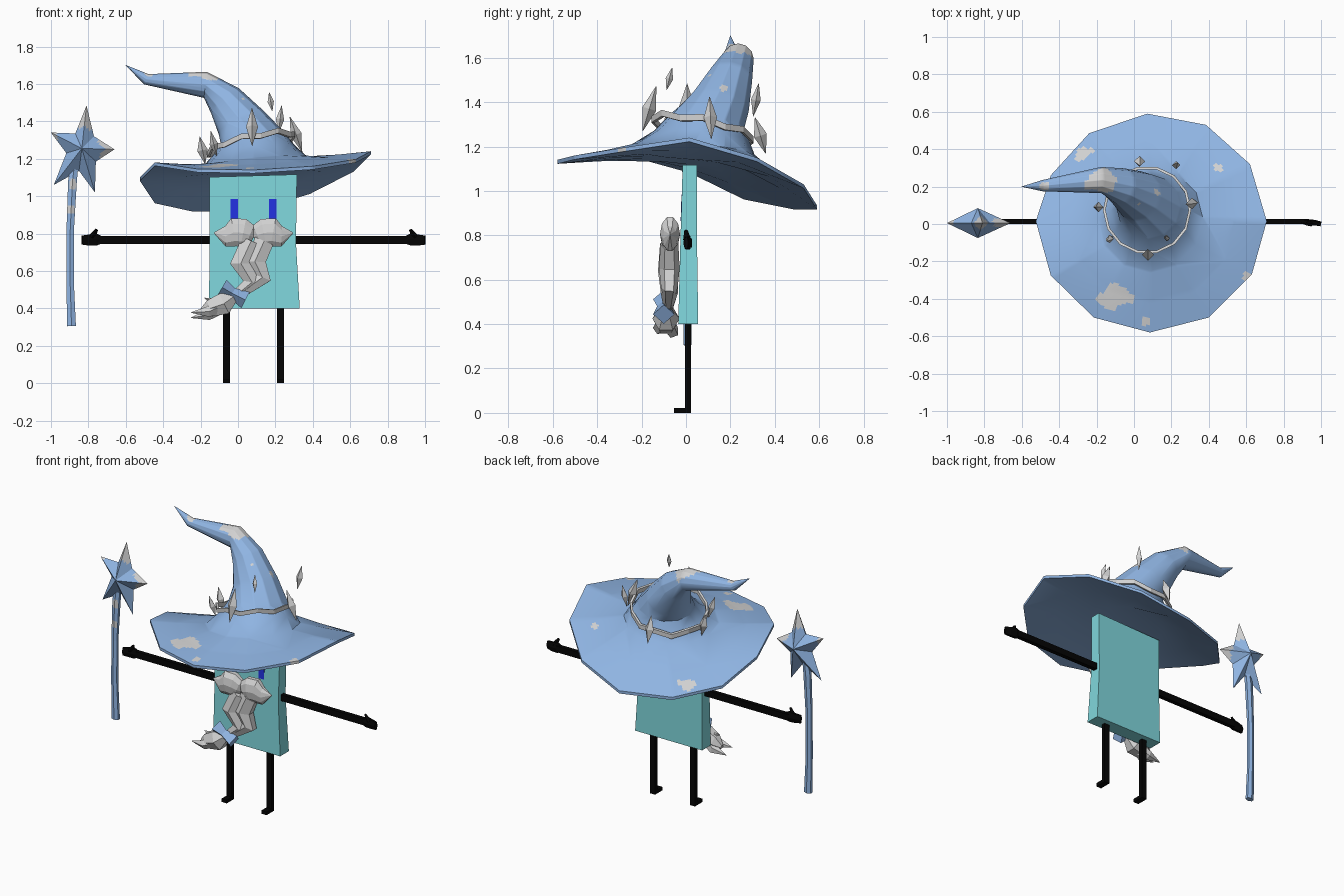
import bpy, bmesh, math
from mathutils import Vector, noise


def material(name, rgb):
    m = bpy.data.materials.new(name)
    lin = [((c / 255 + 0.055) / 1.055) ** 2.4 if c > 10 else c / 255 / 12.92 for c in rgb]
    m.diffuse_color = (*lin, 1)
    return m


BLUE = material("hat blue", (143, 180, 226))
GREY = material("pale grey", (210, 210, 210))
TEAL = material("teal", (128, 215, 220))
BLACK = material("black", (4, 4, 4))
EYE = material("deep blue", (35, 50, 225))
CX = 0.083  # symmetry centre of the body


def finish(name, bm, mats, smooth=False):
    me = bpy.data.meshes.new(name)
    bm.to_mesh(me)
    bm.free()
    for m in mats:
        me.materials.append(m)
    ob = bpy.data.objects.new(name, me)
    bpy.context.collection.objects.link(ob)
    if smooth:
        bpy.ops.object.select_all(action='DESELECT')
        ob.select_set(True)
        bpy.context.view_layer.objects.active = ob
        bpy.ops.object.shade_smooth_by_angle(angle=math.radians(40))
    return ob


def ring(c, t, r, n, k=1.0):
    """Ring of n points round c, facing along t, squeezed by k in depth."""
    c, t = Vector(c), Vector(t).normalized()
    f = Vector((0, -1, 0))
    u = (f - t * t.dot(f)).normalized()
    v = t.cross(u)
    return [c + u * (r * k * math.cos(math.tau * i / n)) + v * (r * math.sin(math.tau * i / n))
            for i in range(n)]


def loft(rings, cap=True):
    bm = bmesh.new()
    rows = [[bm.verts.new(p) for p in rg] for rg in rings]
    n = len(rows[0])
    for a, b in zip(rows, rows[1:]):
        for i in range(n):
            j = (i + 1) % n
            bm.faces.new((a[i], a[j], b[j], b[i]))
    if cap:
        bm.faces.new(rows[0][::-1])
        bm.faces.new(rows[-1])
    return bm


def tube(name, pts, radii, n, mat, k=1.0, spots=()):
    pts = [Vector(p) for p in pts]
    rings = []
    for i, p in enumerate(pts):
        t = pts[min(i + 1, len(pts) - 1)] - pts[max(i - 1, 0)]
        rings.append(ring(p, t, radii[i], n, k))
    bm = loft(rings)
    bmesh.ops.recalc_face_normals(bm, faces=bm.faces)
    if spots:
        wear(bm, spots, 5, -2)
    return finish(name, bm, [mat, GREY] if spots else [mat])


def slab(name, rows, mat):
    """Box from rows of (left z, right z, x0, x1, y0, y1)."""
    bm = loft([[(x0, y0, za), (x1, y0, zb), (x1, y1, zb), (x0, y1, za)]
               for za, zb, x0, x1, y0, y1 in rows])
    return finish(name, bm, [mat])


def box(name, x, y, z, mat):
    return slab(name, [(h, h, *x, *y) for h in z], mat)


def wear(bm, spots, cuts, min_nz):
    """Refine faces near each worn spot and give them the second material."""
    near = set()
    for f in bm.faces:
        pts = [v.co for v in f.verts] + [f.calc_center_median()]
        if f.normal.z > min_nz and any((p - Vector(s[:3])).length < s[3] + 0.1 for s in spots for p in pts):
            near.update(f.edges)
    bmesh.ops.subdivide_edges(bm, edges=list(near), cuts=cuts, use_grid_fill=True)
    bm.normal_update()
    for f in bm.faces:
        c = f.calc_center_median()
        for s in spots:
            d = (c - Vector(s[:3])).length + noise.noise(c * 22) * s[3] * 0.7
            if d < s[3] and f.normal.z > min_nz and f.calc_area() < 0.004:
                f.material_index = 1


# body: slab, slightly narrower and thinner at the top
slab("body", [(0.40, 0.40, -0.155, 0.33, -0.035, 0.055), (0.75, 0.75, -0.152, 0.31, -0.026, 0.05),
              (1.102, 1.116, -0.153, 0.315, -0.015, 0.05)], TEAL)

# eyes, arms, hands, legs and feet on both sides
for side, s in (("right", -1), ("left", 1)):
    def sx(a, b):
        return tuple(sorted((CX + s * a, CX + s * b)))
    slab(side + "_eye", [(z, z, *sx(0.083, 0.122), y, y + 0.006)
                         for z, y in ((0.865, -0.0242), (0.985, -0.0204))], EYE)
    box(side + "_arm", sx(0.21, 0.84), (0.0, 0.027), (0.745, 0.786), BLACK)
    tube(side + "_hand", [(CX + s * a, y, z) for a, y, z in
         ((0.81, 0.013, 0.765), (0.84, 0.01, 0.768), (0.885, 0.007, 0.765), (0.917, 0.0, 0.765))],
         (0.022, 0.037, 0.033, 0.028), 6, BLACK, 0.45)
    tube(side + "_thumb", [(CX + s * 0.865, 0.005, 0.78), (CX + s * 0.838, 0.0, 0.822)],
         (0.018, 0.008), 4, BLACK)
    box(side + "_leg", sx(0.126, 0.163), (-0.004, 0.022), (0.0, 0.41), BLACK)
    box(side + "_foot", sx(0.126, 0.163), (-0.055, 0.0), (0.0, 0.022), BLACK)
    # moustache lobe
    tube(side + "_moustache", [(CX + s * a, -0.072, z) for a, z in
         ((0.0, 0.78), (0.02, 0.79), (0.055, 0.803), (0.105, 0.807), (0.15, 0.785), (0.212, 0.804))],
         (0.03, 0.062, 0.08, 0.08, 0.058, 0.002), 10, GREY, 0.56)

# braided beard: two zigzag strands
tube("braid_strand_a", [(0.07, -0.075, 0.76), (0.015, -0.08, 0.64), (0.075, -0.075, 0.54), (-0.01, -0.08, 0.47)],
     (0.06, 0.066, 0.055, 0.03), 6, GREY, 0.7)
tube("braid_strand_b", [(0.14, -0.075, 0.76), (0.09, -0.075, 0.65), (0.13, -0.075, 0.565), (0.03, -0.08, 0.49)],
     (0.06, 0.068, 0.055, 0.03), 6, GREY, 0.68)

# bow and tuft at the beard's end
for nm, end in (("left", (-0.085, -0.1, 0.512)), ("right", (0.04, -0.1, 0.444))):
    tube("bow_" + nm, [(-0.03, -0.1, 0.48), end], (0.03, 0.048), 4, BLUE)
tube("beard_tuft", [(-0.02, -0.09, 0.465), (-0.075, -0.09, 0.425), (-0.15, -0.09, 0.40), (-0.20, -0.085, 0.38)],
     (0.03, 0.068, 0.052, 0.015), 6, GREY, 0.9)
for i, (x, y, z) in enumerate(((-0.25, -0.12, 0.378), (-0.25, -0.06, 0.35), (-0.18, -0.09, 0.455))):
    tube(f"tuft_spike_{i}", [(-0.08, -0.09, 0.415), (x + 0.09, y, z * 0.6 + 0.155), (x, y, z)],
         (0.04, 0.03, 0.002), 5, GREY)

# hat: nearly flat underside, brim rim, flared cone and bent tip lofted as one shell
rim = [Vector(p) for p in (
    (0.085, -0.58, 1.14), (0.40, -0.50, 1.16), (0.63, -0.27, 1.197), (0.71, 0.015, 1.24),
    (0.62, 0.32, 1.15), (0.385, 0.53, 1.03), (0.07, 0.59, 0.935), (-0.24, 0.485, 0.935),
    (-0.445, 0.26, 0.98), (-0.525, 0.015, 1.10), (-0.445, -0.275, 1.18), (-0.215, -0.50, 1.145))]
crown = [((0.09, 0.03, 1.185), (-0.1, 0.08, 1), 0.28), ((0.09, 0.07, 1.25), (-0.1, 0.1, 1), 0.215),
         ((0.08, 0.09, 1.31), (-0.15, 0.15, 1), 0.175), ((0.02, 0.15, 1.39), (-0.5, 0.3, 1), 0.137),
         ((-0.07, 0.2, 1.51), (-0.65, 0.2, 0.7), 0.1), ((-0.175, 0.235, 1.595), (-1, 0, 0.1), 0.07),
         ((-0.49, 0.205, 1.625), (-0.9, 0, 0.4), 0.03), ((-0.6, 0.2, 1.7), (-0.8, 0, 0.6), 0.001)]
up = [ring(c, t, r, 12) for c, t, r in crown]
mid = [a.lerp(b, 0.5) - Vector((0, 0, 0.004)) for a, b in zip(rim, up[0])]
rim_low = [p - Vector((0, 0, 0.018)) for p in rim]
under = ring((0.09, 0.02, 1.13), (-0.05, 0.1, 1), 0.24, 12)
under_mid = [a.lerp(b, 0.5) for a, b in zip(rim_low, under)]
bm = loft([under, under_mid, rim_low, rim, mid] + up)
bm.normal_update()
wear(bm, [(-0.1, -0.375, 1.16, 0.072), (-0.28, 0.38, 0.98, 0.045), (0.45, 0.3, 1.14, 0.022),
          (0.6, -0.28, 1.19, 0.03), (0.06, -0.52, 1.15, 0.018), (-0.15, 0.22, 1.67, 0.08),
          (0.03, 0.1, 1.53, 0.024), (0.12, 0.17, 1.46, 0.018), (-0.47, 0.2, 1.65, 0.025)], 12, -0.2)
finish("hat", bm, [BLUE, GREY], smooth=True)

# tilted, slightly zigzag band round the hat
sections = []
for i in range(15):
    a = math.tau * (i % 14) / 14
    sec = []
    for r, h in ((0.222, -0.014), (0.236, -0.014), (0.236, 0.014), (0.222, 0.014)):
        x, y = 0.07 + r * math.cos(a), 0.075 + r * math.sin(a)
        sec.append((x, y, 1.275 + 0.2 * (x - 0.07) - 0.2 * (y - 0.08) + h + 0.009 * (-1) ** (i % 14)))
    sections.append(sec)
bm = loft(sections, cap=False)
bmesh.ops.remove_doubles(bm, verts=bm.verts, dist=0.0005)
bmesh.ops.recalc_face_normals(bm, faces=bm.faces)
finish("hat_band", bm, [GREY])

# crystals on and above the band: x, y, z, half length, radius, outward lean
for i, (x, y, z, h, r, tilt) in enumerate((
        (0.075, -0.165, 1.37, 0.105, 0.032, -0.3), (0.31, 0.11, 1.33, 0.10, 0.03, -0.35),
        (0.225, 0.315, 1.41, 0.075, 0.022, 0.2), (0.03, 0.335, 1.25, 0.085, 0.03, -0.3),
        (-0.19, 0.09, 1.245, 0.075, 0.028, 0.2), (0.175, -0.075, 1.505, 0.052, 0.017, -0.3),
        (-0.13, -0.08, 1.28, 0.07, 0.022, 0.3))):
    out = Vector((x - 0.07, y - 0.08, 0)).normalized()
    lean = (Vector((0, 0, 1)) + out * tilt).normalized() * h
    c = Vector((x, y, z))
    tube(f"crystal_{i}", [c - lean, c, c + lean], (0.001, r, 0.001), 4, GREY)

# staff, flattened in depth, with worn spots
tube("staff", [(-0.89, 0.007, 0.305), (-0.898, 0.007, 0.55), (-0.897, 0.007, 0.82), (-0.885, 0.007, 1.08),
               (-0.875, 0.007, 1.16)], (0.027, 0.023, 0.023, 0.027, 0.024), 6, BLUE, 0.7,
     [(-0.90, -0.01, 0.93, 0.025), (-0.88, -0.01, 1.07, 0.02)])

# five-pointed star with a raised centre on both sides
outline = [(-0.81, 1.485), (-0.87, 1.335), (-1.0, 1.34), (-0.918, 1.23), (-0.985, 1.06),
           (-0.85, 1.135), (-0.765, 1.02), (-0.76, 1.185), (-0.66, 1.25), (-0.77, 1.32)]
bm = bmesh.new()
edge = [bm.verts.new((x, 0.005, z)) for x, z in outline]
for y in (-0.075, 0.085):
    apex = bm.verts.new((-0.835, y, 1.255))
    for a, b in zip(edge, edge[1:] + edge[:1]):
        bm.faces.new((a, b, apex))
bmesh.ops.recalc_face_normals(bm, faces=bm.faces)
wear(bm, [(-0.815, 0.005, 1.44, 0.08), (-0.69, 0.005, 1.25, 0.06), (-0.99, 0.005, 1.33, 0.03)], 7, -2)
finish("star", bm, [BLUE, GREY])
